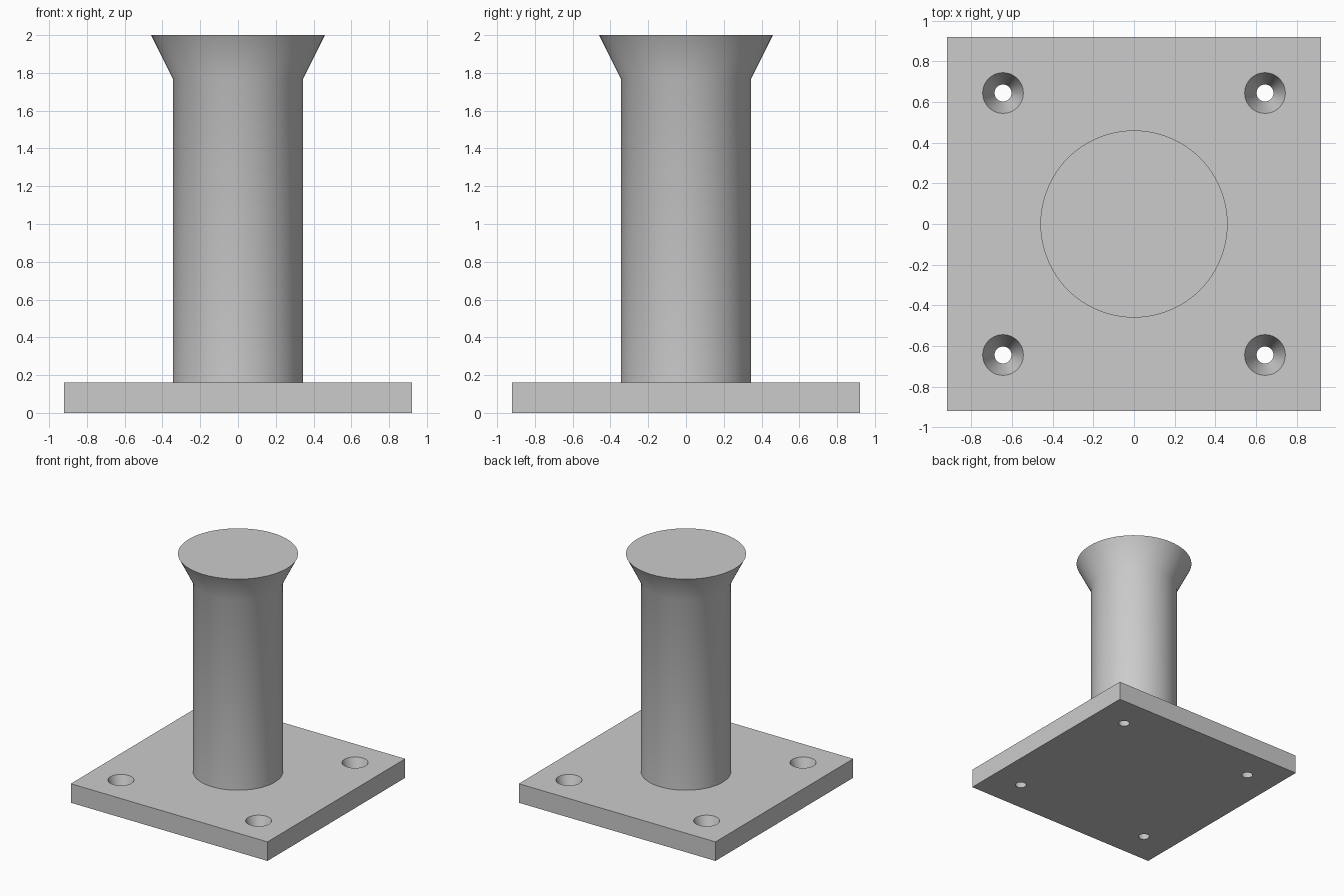
import bpy
import bmesh
import math
from mathutils import Matrix

cube = bpy.data.objects.get("Cube")
if cube:
    bpy.data.objects.remove(cube, do_unlink=True)

PLATE_HALF, PLATE_TOP = 0.92, 0.161
HOLE_OFFSET = 0.644
SEGMENTS = 96

grey = bpy.data.materials.new("plain grey")
grey.use_nodes = True
colour = (0.6, 0.6, 0.6, 1)
grey.diffuse_color = colour
grey.node_tree.nodes["Principled BSDF"].inputs["Base Color"].default_value = colour


def make_object(name, bm):
    bmesh.ops.recalc_face_normals(bm, faces=bm.faces)
    mesh = bpy.data.meshes.new(name)
    bm.to_mesh(mesh)
    bm.free()
    mesh.materials.append(grey)
    obj = bpy.data.objects.new(name, mesh)
    bpy.context.collection.objects.link(obj)
    return obj


def smooth(obj):
    bpy.ops.object.select_all(action="DESELECT")
    obj.select_set(True)
    bpy.context.view_layer.objects.active = obj
    bpy.ops.object.shade_smooth_by_angle(angle=math.radians(30))


# Square base plate
bm = bmesh.new()
bmesh.ops.create_cube(bm, size=1, matrix=Matrix.Translation((0, 0, PLATE_TOP / 2))
                      @ Matrix.Diagonal((2 * PLATE_HALF, 2 * PLATE_HALF, PLATE_TOP, 1)))
plate = make_object("base_plate", bm)

# Four tapered screw holes, cut by cones that reach a little past both faces
bm = bmesh.new()
r_top, r_bottom, extra = 0.1, 0.042, 0.02
grow = (r_top - r_bottom) / PLATE_TOP * extra
for x in (-HOLE_OFFSET, HOLE_OFFSET):
    for y in (-HOLE_OFFSET, HOLE_OFFSET):
        bmesh.ops.create_cone(bm, cap_ends=True, segments=48,
                              radius1=r_bottom - grow, radius2=r_top + grow,
                              depth=PLATE_TOP + 2 * extra,
                              matrix=Matrix.Translation((x, y, PLATE_TOP / 2)))
cutter = make_object("screw_hole_cutter", bm)
cutter.hide_render = True

cut = plate.modifiers.new("screw holes", "BOOLEAN")
cut.operation = "DIFFERENCE"
cut.solver = "EXACT"
cut.object = cutter
bpy.ops.object.select_all(action="DESELECT")
bpy.context.view_layer.objects.active = plate
plate.select_set(True)
bpy.ops.object.modifier_apply(modifier=cut.name)
bpy.data.objects.remove(cutter, do_unlink=True)
smooth(plate)

# Round post with a flared head, lathed from its profile
bm = bmesh.new()
rings = []
for radius, z in ((0.345, PLATE_TOP), (0.345, 1.77), (0.46, 2.0)):
    ring = bmesh.ops.create_circle(bm, segments=SEGMENTS, radius=radius,
                                   matrix=Matrix.Translation((0, 0, z)))["verts"]
    rings.append(ring)
for low, high in zip(rings, rings[1:]):
    for i in range(SEGMENTS):
        j = (i + 1) % SEGMENTS
        bm.faces.new((low[i], low[j], high[j], high[i]))
bm.faces.new(rings[-1])
post = make_object("flared_post", bm)
smooth(post)
